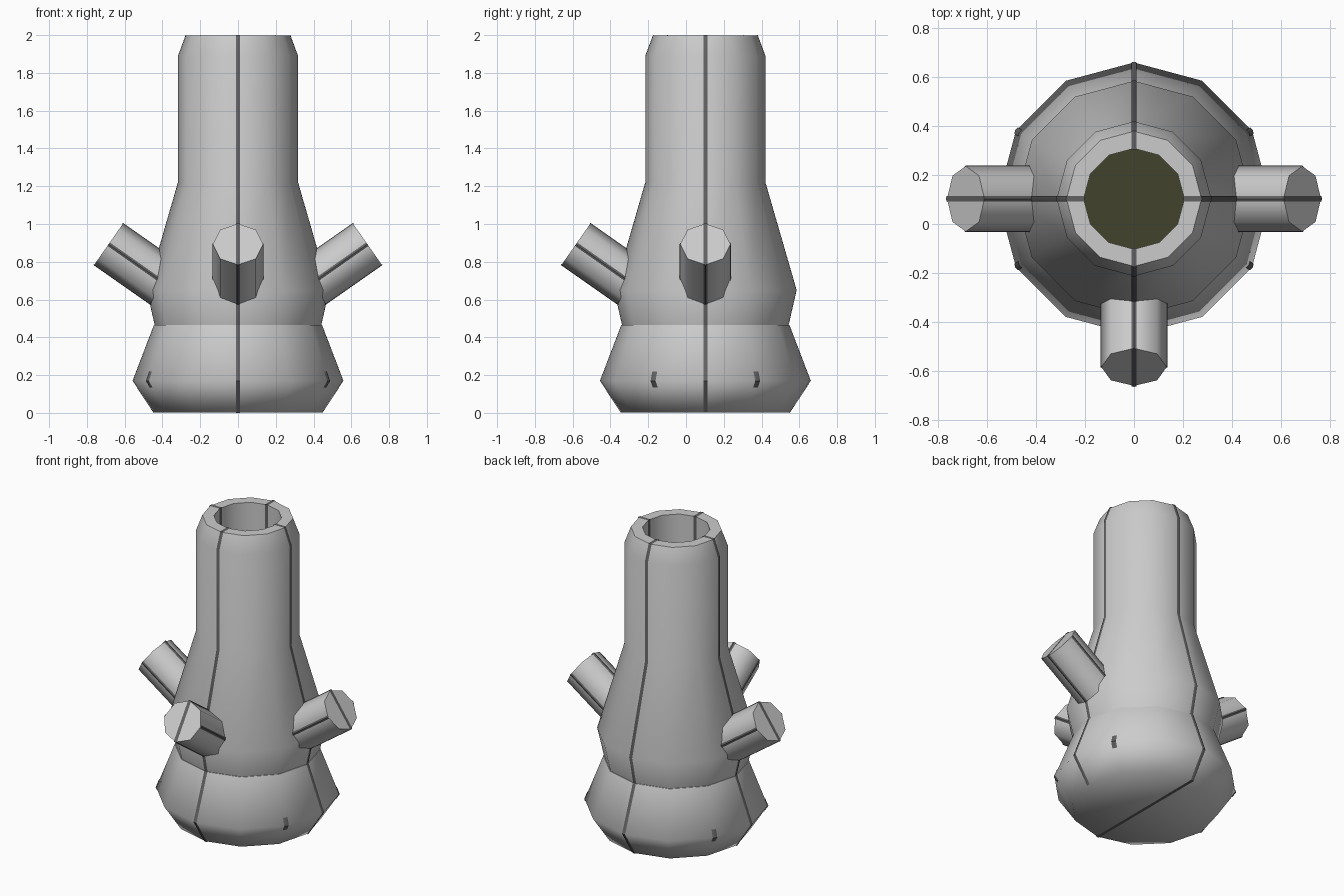
import bpy, bmesh, math
from mathutils import Matrix, Vector

if "Cube" in bpy.data.objects:
    bpy.data.objects.remove(bpy.data.objects["Cube"])

CY = 0.1025          # y of the main axis


def material(name, rgb):
    m = bpy.data.materials.new(name)
    m.diffuse_color = (*rgb, 1)
    m.use_nodes = True
    m.node_tree.nodes["Principled BSDF"].inputs["Base Color"].default_value = m.diffuse_color
    return m


GREY = material("light grey", (0.6, 0.6, 0.6))
DARK = material("dark grey seam", (0.12, 0.12, 0.12))
OLIVE = material("dark olive", (0.055, 0.055, 0.027))


def finish(name, bm, mat, matrix, angle):
    bmesh.ops.remove_doubles(bm, verts=bm.verts, dist=1e-5)
    bm.transform(matrix)
    me = bpy.data.meshes.new(name)
    bm.to_mesh(me)
    bm.free()
    me.materials.append(mat)
    ob = bpy.data.objects.new(name, me)
    bpy.context.collection.objects.link(ob)
    bpy.ops.object.select_all(action='DESELECT')
    ob.select_set(True)
    bpy.context.view_layer.objects.active = ob
    bpy.ops.object.shade_smooth_by_angle(angle=math.radians(angle))
    return ob


def lathe(name, path, sides, mat, matrix, angle=60):
    """Revolve a (radius, height) path around z."""
    bm = bmesh.new()
    vs = [bm.verts.new((r, 0, z)) for r, z in path]
    es = [bm.edges.new(p) for p in zip(vs, vs[1:])]
    bmesh.ops.spin(bm, geom=vs + es, cent=(0, 0, 0), axis=(0, 0, 1),
                   angle=2 * math.pi, steps=sides, use_duplicate=False)
    bmesh.ops.remove_doubles(bm, verts=bm.verts, dist=1e-5)
    bmesh.ops.recalc_face_normals(bm, faces=bm.faces)
    return finish(name, bm, mat, matrix, angle)


def seams(name, path, sides, angles, matrix, w=0.011, lift=0.003):
    """Thin bands following a lathe path, laid over its corner edges."""
    pts = [Vector(p) for p in path]
    nor = []
    for a, b in zip(pts, pts[1:]):
        d = (b - a).normalized()
        nor.append(Vector((d.y, -d.x)))
    drop = w * math.tan(math.pi / sides)
    bm = bmesh.new()
    for deg in angles:
        rot = Matrix.Rotation(math.radians(deg), 3, 'Z')
        rows = []
        for i, p in enumerate(pts):
            n1, n2 = nor[max(i - 1, 0)], nor[min(i, len(nor) - 1)]
            q = p + (n1 + n2) / (1 + n1.dot(n2)) * lift
            rows.append([bm.verts.new(rot @ Vector((q.x - (drop if s else 0), s * w, q.y)))
                         for s in (-1, 0, 1)])
        for a, b in zip(rows, rows[1:]):
            for k in (0, 1):
                bm.faces.new((a[k], a[k + 1], b[k + 1], b[k]))
    return finish(name, bm, DARK, matrix, 30)


centre = Matrix.Translation((0, CY, 0))
quarters = (0, 90, 180, 270)

# Bulging base
base = [(0.445, 0.003), (0.555, 0.17), (0.442, 0.465)]
lathe("base", [(0, 0.003)] + base + [(0.3, 0.465)], 12, GREY, centre)
seams("base_side_seams", base, 12, (0, 180), centre)
seams("base_front_back_seams", [(0, 0.003)] + base, 12, (90, 270), centre)
seams("base_spots", [(0.533, 0.137), (0.555, 0.17), (0.537, 0.217)], 12,
      (30, 150, 210, 330), centre, w=0.015)

# Tapering body with a hollow neck
outer = [(0.438, 0.465), (0.48, 0.65), (0.315, 1.22), (0.315, 1.89),
         (0.275, 1.997), (0.205, 1.997), (0.205, 1.2)]
lathe("body", [(0.3, 0.465)] + outer, 12, GREY, centre, angle=45)
seams("body_seams", outer, 12, quarters, centre)

# Dark floor inside the neck
lathe("neck_floor", [(0, 1.21), (0.205, 1.21)], 12, OLIVE, centre)

# Three stubby spouts: right, left and front, tilted 35 degrees upward
R, L = 0.133, 0.45
spout = [(R, 0), (R, L), (0, L)]
tip = Matrix.Translation((0.685, 0, 0.893)) @ Matrix.Rotation(math.radians(55), 4, 'Y')
for side, turn in (("right", 0), ("left", 180), ("front", 270)):
    m = centre @ Matrix.Rotation(math.radians(turn), 4, 'Z') @ tip @ Matrix.Translation((0, 0, -L))
    lathe(side + "_spout", [(0, 0)] + spout, 8, GREY, m, angle=50)
    seams(side + "_spout_side_seams", spout[:2], 8, (90, 270), m)
    seams(side + "_spout_cap_seams", spout, 8, (0, 180), m)
